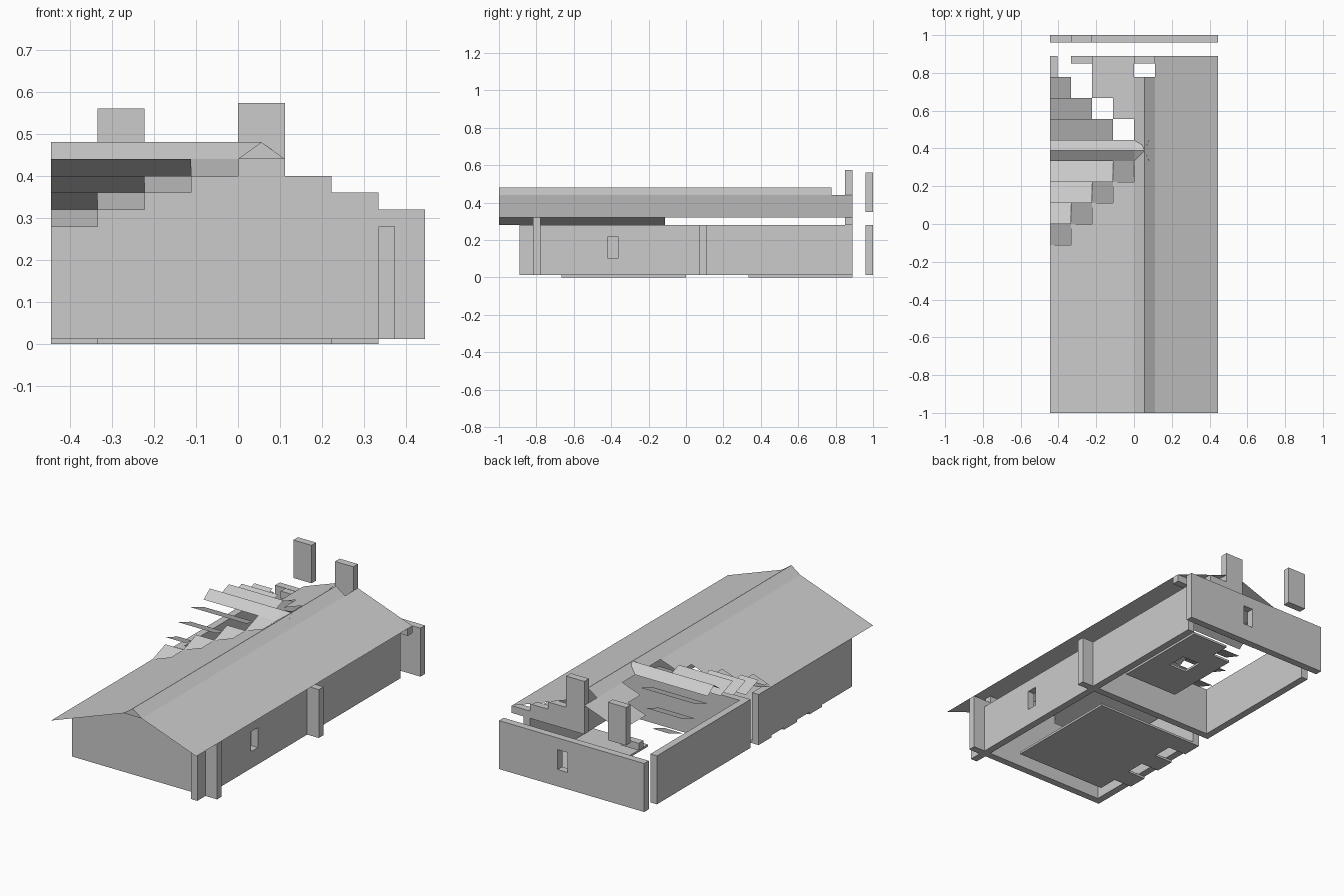
import bpy, bmesh

if "Cube" in bpy.data.objects:
    bpy.data.objects.remove(bpy.data.objects["Cube"])

U = 1 / 9      # plan module
T = 0.04       # wall thickness and roof rise per module
Z0, ZW = 0.012, 0.28


def mesh_object(name, verts, faces):
    me = bpy.data.meshes.new(name)
    me.from_pydata(verts, [], faces)
    me.update()
    ob = bpy.data.objects.new(name, me)
    bpy.context.collection.objects.link(ob)
    return ob


def box(name, x0, x1, y0, y1, z0, z1):
    v = [(x, y, z) for z in (z0, z1) for x, y in ((x0, y0), (x1, y0), (x1, y1), (x0, y1))]
    return mesh_object(name, v, [(3, 2, 1, 0), (4, 5, 6, 7), (0, 1, 5, 4),
                                 (1, 2, 6, 5), (2, 3, 7, 6), (3, 0, 4, 7)])


def slope_x(name, x0, x1, y0, y1, z0, z1):
    """Thin roof sheet changing height along x."""
    return mesh_object(name, [(x0, y0, z0), (x1, y0, z1), (x1, y1, z1), (x0, y1, z0)], [(0, 1, 2, 3)])


def slope_y(name, x0, x1, y0, y1, z0, z1):
    """Thin roof sheet changing height along y."""
    return mesh_object(name, [(x0, y0, z0), (x1, y0, z0), (x1, y1, z1), (x0, y1, z1)], [(0, 1, 2, 3)])


# Long right wall with a window, built around the opening
xr = 3 * U
box("right_wall_front", xr, xr + T, -8 * U, -0.42, Z0, ZW)
box("right_wall_back", xr, xr + T, -0.36, 8 * U, Z0, ZW)
box("right_window_sill", xr, xr + T, -0.42, -0.36, Z0, 0.105)
box("right_window_head", xr, xr + T, -0.42, -0.36, 0.215, ZW)

# Left walls, with a slit between the two rooms
box("left_wall_front", -4 * U, -4 * U + T, -7 * U, 0, Z0, ZW)
box("left_wall_back", -4 * U, -4 * U + T, U, 8 * U, Z0, ZW)

# Cross walls running past the long walls
box("middle_wall", -4 * U, 4 * U, U - T, U, Z0, ZW)
box("back_wall_left", -4 * U, 0.025, 1 - T, 1, Z0, ZW)
box("back_wall_right", 0.085, 4 * U, 1 - T, 1, Z0, ZW)
box("back_window_sill", 0.025, 0.085, 1 - T, 1, Z0, 0.105)
box("back_window_head", 0.025, 0.085, 1 - T, 1, 0.215, ZW)

# Front wall with a stepped gable drawn as one profile
tops = [0.28, 0.32, 0.36, 0.40, 0.44, 0.40, 0.36, 0.32]
prof = [(4 * U, Z0), (-4 * U, Z0)]
prof = [(-4 * U, Z0), (4 * U, Z0)]
for i in reversed(range(8)):
    prof += [((i - 3) * U, tops[i]), ((i - 4) * U, tops[i])]
bm = bmesh.new()
gable = bm.faces.new([bm.verts.new((x, -7 * U - T, z)) for x, z in prof])
ext = bmesh.ops.extrude_face_region(bm, geom=[gable])
bmesh.ops.translate(bm, vec=(0, T, 0), verts=[e for e in ext["geom"] if isinstance(e, bmesh.types.BMVert)])
bm.faces.ensure_lookup_table()
bmesh.ops.recalc_face_normals(bm, faces=bm.faces)
me = bpy.data.meshes.new("front_gable_wall")
bm.to_mesh(me)
bm.free()
bpy.context.collection.objects.link(bpy.data.objects.new("front_gable_wall", me))

# Broken rear gable and chimney slabs
for i in (1, 5, 6, 7):
    box(f"rear_gable_step_{i}", (i - 4) * U, (i - 3) * U, 8 * U - T, 8 * U, ZW, tops[i])
box("ridge_chimney", 0, U, 8 * U - T, 8 * U, ZW, 0.573)
box("floating_chimney", -3 * U, -2 * U, 1 - T, 1, 0.35, 0.56)

# Main roof: right slope and ridge cap
slope_x("right_roof", U, 4 * U, -1, 8 * U, 0.44, 0.32)
slope_x("ridge_cap_left", 0, U / 2, -1, 7 * U, 0.44, 0.48)
slope_x("ridge_cap_right", U / 2, U, -1, 7 * U, 0.48, 0.44)
mesh_object("ridge_cap_front", [(0, -1, 0.44), (U, -1, 0.44), (U / 2, -1, 0.48)], [(0, 1, 2)])

# Left roof in strips stepping along the two valleys
for k in range(4):
    xa, xb, z = (k - 4) * U, (k - 3) * U, ZW + k * T
    slope_x(f"left_roof_{k}", xa, xb, -1, (k - 1) * U, z, z + T)
    slope_y(f"valley_tile_{k}", xa, xb, (k - 1) * U, k * U, z, z + T)
    if k > 1:
        slope_x(f"left_roof_rear_{k}", xa, xb, (8 - k) * U, 8 * U, z, z + T)

# Cross wing roof: sheets tipped the wrong way in each row
for k in range(3):
    z, xb = 0.32 + k * T, (k - 3) * U
    slope_y(f"wing_south_{k}", -4 * U, xb, k * U, (k + 1) * U, z + T, z)
    slope_y(f"wing_north_{k}", -4 * U, xb, (6 - k) * U, (7 - k) * U, z, z + T)

# Cross wing ridge cap
slope_y("wing_cap_south", -4 * U, 0.0, 3 * U, 3.5 * U, 0.44, 0.48)
slope_y("wing_cap_north", -4 * U, 0.0, 3.5 * U, 4 * U, 0.48, 0.44)
mesh_object("wing_cap_tip", [(0, 3 * U, 0.44), (0, 4 * U, 0.44), (0, 3.5 * U, 0.48),
                             (0.08, 3 * U, 0.463), (0.08, 4 * U, 0.463), (U / 2, 3.5 * U, 0.48)],
            [(0, 3, 5, 2), (2, 5, 4, 1)])

# Floor plates
box("front_floor", -3 * U, 2 * U, -6 * U, 0, 0, Z0)
for i, y in enumerate((-5, -3, -1)):
    box(f"door_step_{i}", -4 * U, -3 * U, y * U, (y + 1) * U, 0, Z0)
box("rear_floor", 0, 3 * U, 3 * U, 5 * U, 0, Z0)
box("rear_floor_edge", 2 * U, 3 * U, 5 * U, 8 * U, 0, Z0)
box("rear_floor_inner", 0, U, 5 * U, 7 * U, 0, Z0)
box("rear_floor_back", U, 2 * U, 6 * U, 8 * U, 0, Z0)
